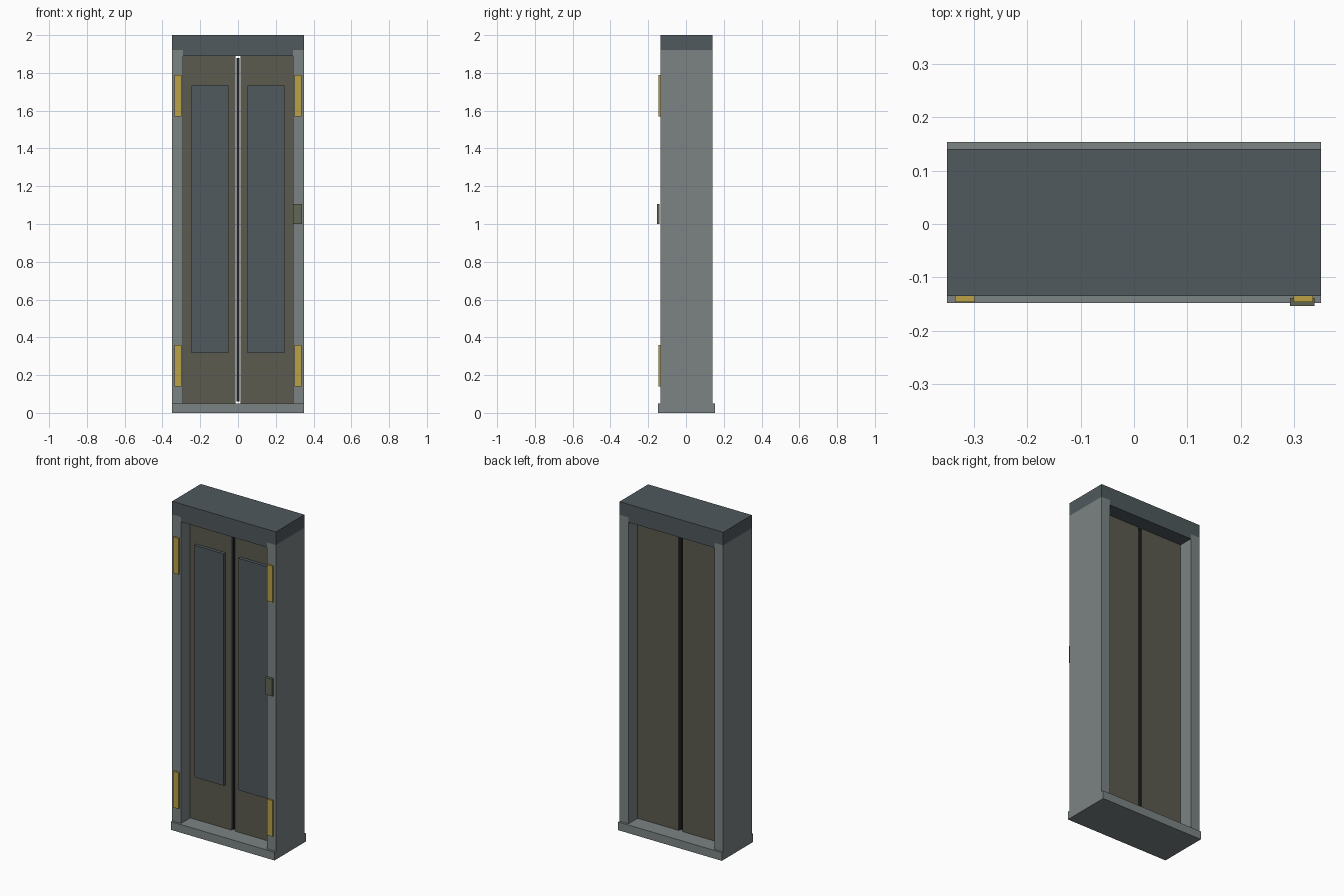
import bpy

if "Cube" in bpy.data.objects:
    bpy.data.objects.remove(bpy.data.objects["Cube"])

CY = 0.003  # depth centre of the frame


def material(name, rgb):
    m = bpy.data.materials.new(name)
    m.diffuse_color = (*rgb, 1)
    m.use_nodes = True
    m.node_tree.nodes["Principled BSDF"].inputs["Base Color"].default_value = m.diffuse_color
    return m


STEEL = material("steel", (0.20, 0.23, 0.23))
DARK = material("dark_steel", (0.08, 0.10, 0.11))
OLIVE = material("olive", (0.105, 0.105, 0.08))
YELLOW = material("yellow", (0.50, 0.36, 0.06))
RUBBER = material("rubber", (0.015, 0.017, 0.02))
GREEN = material("green_grey", (0.12, 0.14, 0.09))


def add_mesh(name, verts, faces, mat):
    mesh = bpy.data.meshes.new(name)
    mesh.from_pydata(verts, [], faces)
    mesh.materials.append(mat)
    ob = bpy.data.objects.new(name, mesh)
    bpy.context.collection.objects.link(ob)
    return ob


def extrude_y(name, profile, y0, y1, mat):
    """Extrude a counter-clockwise (x, z) outline from y0 to y1."""
    n = len(profile)
    verts = [(x, y, z) for y in (y0, y1) for x, z in profile]
    faces = [tuple(range(n)), tuple(reversed(range(n, 2 * n)))]
    faces += [(i, i + n, (i + 1) % n + n, (i + 1) % n) for i in range(n)]
    return add_mesh(name, verts, faces, mat)


def box(name, x, y, z, mat):
    outline = [(x[0], z[0]), (x[1], z[0]), (x[1], z[1]), (x[0], z[1])]
    return extrude_y(name, outline, y[0], y[1], mat)


def pair(name, x, y, z, mat):
    """Right-hand box and its mirrored left-hand twin."""
    box(name + "_right", x, y, z, mat)
    box(name + "_left", (-x[1], -x[0]), y, z, mat)


FRONT, BACK = CY - 0.138, CY + 0.138

# Frame: sill, jambs and a header that drops between the jambs
box("sill", (-0.35, 0.35), (CY - 0.151, CY + 0.151), (0, 0.05), STEEL)
pair("jamb", (0.29, 0.35), (FRONT, BACK), (0.05, 1.92), STEEL)
extrude_y("header", [(-0.29, 1.89), (0.29, 1.89), (0.29, 1.92), (0.35, 1.92),
                     (0.35, 2.0), (-0.35, 2.0), (-0.35, 1.92), (-0.29, 1.92)],
          FRONT, BACK, DARK)

# Double doors with raised front panels and a central seal
pair("door_leaf", (0.012, 0.29), (CY - 0.05, CY + 0.05), (0.05, 1.89), OLIVE)
pair("door_panel", (0.05, 0.247), (CY - 0.07, CY - 0.05), (0.318, 1.733), DARK)
box("centre_seal", (-0.007, 0.007), (CY - 0.055, CY + 0.055), (0.06, 1.88), RUBBER)

# Hazard plates on the jamb fronts
for label, z in (("lower", 0.25), ("upper", 1.68)):
    pair("hazard_plate_" + label, (0.299, 0.335), (FRONT - 0.011, FRONT),
         (z - 0.11, z + 0.11), YELLOW)

# Door control on the right jamb
box("control_pad", (0.292, 0.338), (-0.154, -0.139), (1.0, 1.105), GREEN)
